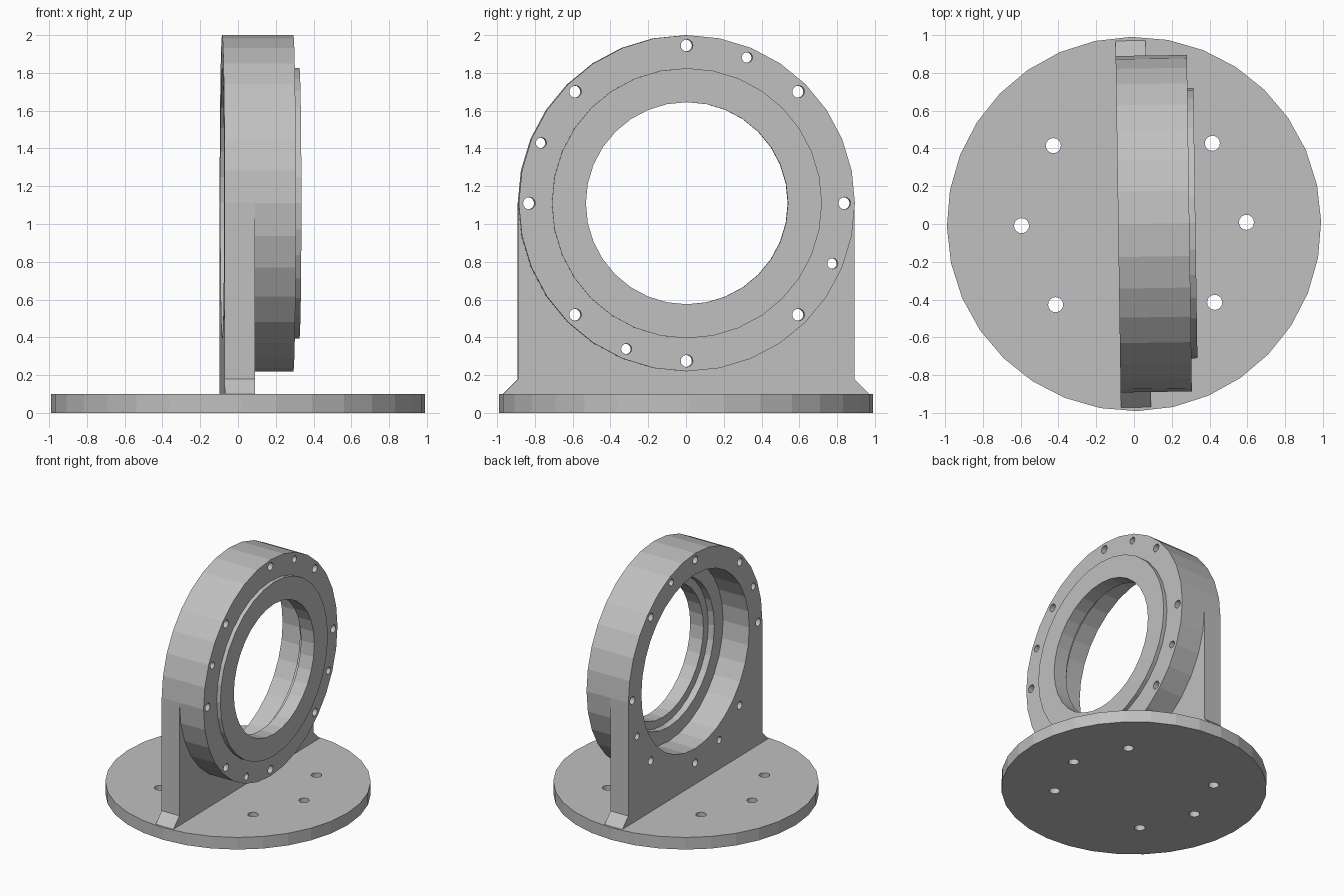
import bpy, bmesh
from math import cos, sin, pi, radians
from mathutils import Matrix

if "Cube" in bpy.data.objects:
    bpy.data.objects.remove(bpy.data.objects["Cube"], do_unlink=True)

SEG = 32
AXIS_Z = 1.11          # height of the bore axis
RADIUS = 0.89          # outer radius of the housing
BACK, WEB, FRONT, LIP = -0.084, 0.076, 0.293, 0.325
TURN = Matrix.Rotation(radians(0.85), 4, 'Z')

grey = bpy.data.materials.new("machined_grey")
grey.use_nodes = True
colour = (0.527, 0.527, 0.527, 1)
grey.diffuse_color = colour
grey.node_tree.nodes["Principled BSDF"].inputs["Base Color"].default_value = colour


def ring_points(radius, n=SEG, start=0, end=2 * pi):
    return [(radius * cos(start + (end - start) * i / n),
             radius * sin(start + (end - start) * i / n)) for i in range(n)]


def prism(name, outline, low, high, along='X'):
    """Extrude a 2D outline along x (outline is y, z) or along z (outline is x, y)."""
    bm = bmesh.new()
    place = (lambda p: (low, p[0], p[1])) if along == 'X' else (lambda p: (p[0], p[1], low))
    face = bm.faces.new([bm.verts.new(place(p)) for p in outline])
    moved = bmesh.ops.extrude_face_region(bm, geom=[face])["geom"]
    step = (high - low, 0, 0) if along == 'X' else (0, 0, high - low)
    bmesh.ops.translate(bm, vec=step, verts=[v for v in moved if isinstance(v, bmesh.types.BMVert)])
    bmesh.ops.recalc_face_normals(bm, faces=bm.faces)
    mesh = bpy.data.meshes.new(name)
    bm.to_mesh(mesh)
    bm.free()
    mesh.materials.append(grey)
    obj = bpy.data.objects.new(name, mesh)
    bpy.context.collection.objects.link(obj)
    return obj


def disc_x(name, radius, low, high, y=0, z=AXIS_Z, n=SEG):
    return prism(name, [(y + a, z + b) for a, b in ring_points(radius, n)], low, high)


def combine(target, tools, operation):
    """Apply a boolean with each tool, then discard the tool."""
    for tool in tools:
        mod = target.modifiers.new("cut", 'BOOLEAN')
        mod.operation, mod.solver, mod.object = operation, 'EXACT', tool
        depsgraph = bpy.context.evaluated_depsgraph_get()
        mesh = bpy.data.meshes.new_from_object(target.evaluated_get(depsgraph))
        target.modifiers.clear()
        target.data = mesh
        bpy.data.objects.remove(tool, do_unlink=True)


# Round base with six bolt holes
base = prism("base_disc", ring_points(0.99), 0, 0.1, 'Z')
base_holes = []
for deg in (0, 45, 135, 180, 225, 315):
    x, y = 0.595 * cos(radians(deg)), 0.595 * sin(radians(deg))
    base_holes.append(prism("hole", [(x + a, y + b) for a, b in ring_points(0.04, 16)],
                            -0.1, 0.2, 'Z'))
combine(base, base_holes, 'DIFFERENCE')

# Upright arch plate with flared feet
arch = [(a, AXIS_Z + b) for a, b in ring_points(RADIUS, SEG // 2, 0, pi)]
outline = arch + [(-RADIUS, AXIS_Z), (-RADIUS, 0.18), (-0.97, 0.1), (0.97, 0.1), (RADIUS, 0.18)]
housing = prism("bearing_housing", outline, BACK, WEB)

# Drum and raised lip on the front of the plate
combine(housing, [disc_x("drum", RADIUS, WEB, FRONT),
                  disc_x("lip", 0.715, FRONT, LIP)], 'UNION')

# Stepped bore
bores = [disc_x("through_bore", 0.535, -0.5, 0.6),
         disc_x("middle_bore", 0.6, -0.5, BACK + 0.29),
         disc_x("wide_bore", 0.717, -0.5, BACK + 0.236)]

# Bolt circle: eight main holes and four smaller extras
for radius, angles in ((0.032, range(0, 360, 45)), (0.028, (67.5, 157.5, 247.5, 337.5))):
    for deg in angles:
        bores.append(disc_x("bolt_hole", radius, -0.5, 0.6, 0.835 * cos(radians(deg)),
                            AXIS_Z + 0.835 * sin(radians(deg)), 16))
combine(housing, bores, 'DIFFERENCE')

for obj in (base, housing):
    obj.data.transform(TURN)
